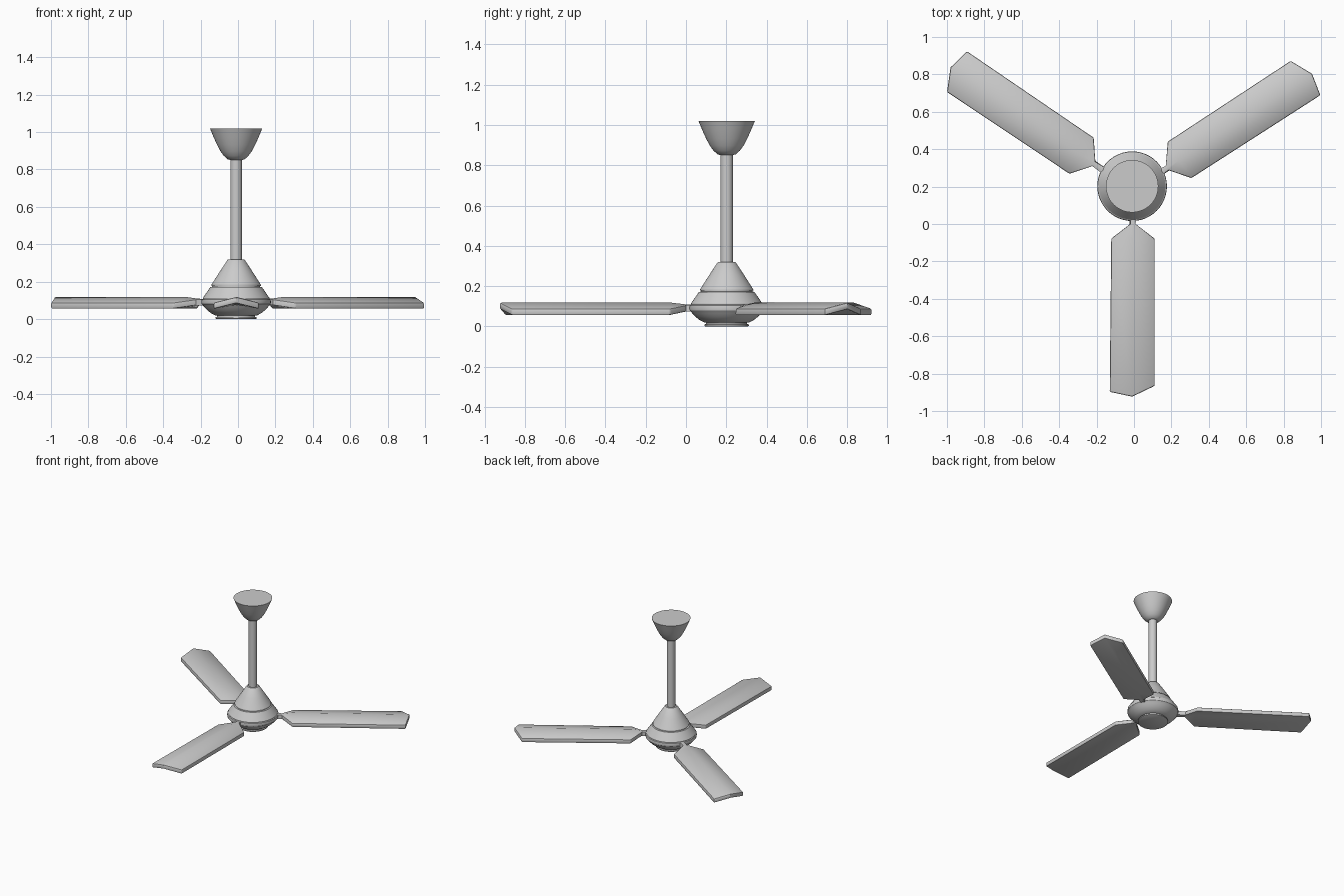
import bpy, bmesh, math
from mathutils import Matrix

if "Cube" in bpy.data.objects:
    bpy.data.objects.remove(bpy.data.objects["Cube"])

HUB = (-0.01, 0.202)


def finish(name, bm, angle=32):
    bmesh.ops.recalc_face_normals(bm, faces=bm.faces[:])
    mesh = bpy.data.meshes.new(name)
    bm.to_mesh(mesh)
    bm.free()
    ob = bpy.data.objects.new(name, mesh)
    bpy.context.collection.objects.link(ob)
    bpy.ops.object.select_all(action='DESELECT')
    ob.select_set(True)
    bpy.context.view_layer.objects.active = ob
    bpy.ops.object.shade_smooth_by_angle(angle=math.radians(angle))
    return ob


def lathe(name, profile, sides=48):
    """Revolve an (r, z) profile around the fan axis and cap both ends."""
    bm = bmesh.new()
    rings = []
    for r, z in profile:
        rings.append([bm.verts.new((HUB[0] + r * math.cos(math.tau * i / sides),
                                    HUB[1] + r * math.sin(math.tau * i / sides), z))
                      for i in range(sides)])
    for a, b in zip(rings, rings[1:]):
        for i in range(sides):
            j = (i + 1) % sides
            bm.faces.new((a[i], a[j], b[j], b[i]))
    bm.faces.new(rings[0])
    bm.faces.new(rings[-1])
    return finish(name, bm)


def blade(name, angle, du, dv):
    """Ridged blade with a pointed root, narrow stem and skewed pointed tip."""
    # u on right edge, centre, left edge; half width; z top edge, top centre; thickness
    stations = [((0.13, 0.13, 0.13), 0.018, 0.105, 0.108, 0.032),
                ((0.21, 0.205, 0.21), 0.018, 0.105, 0.109, 0.032),
                ((0.285, 0.28, 0.285), 0.116, 0.088, 0.118, 0.033),
                ((1.105, 1.13, 1.072), 0.120, 0.088, 0.118, 0.033)]
    bm = bmesh.new()
    loops = []
    for us, h, ze, zc, t in stations:
        top = [(us[0], -h, ze), (us[1], 0, zc), (us[2], h, ze)]
        bottom = [(u, v, z - t) for u, v, z in reversed(top)]
        loops.append([bm.verts.new((u + du, v + dv, z)) for u, v, z in top + bottom])
    for a, b in zip(loops, loops[1:]):
        for i in range(6):
            j = (i + 1) % 6
            bm.faces.new((a[i], a[j], b[j], b[i]))
    for l in (loops[0], loops[-1]):
        bm.faces.new((l[0], l[1], l[4], l[5]))
        bm.faces.new((l[1], l[2], l[3], l[4]))
    bmesh.ops.recalc_face_normals(bm, faces=bm.faces[:])
    # soften the rim only, leaving the centre ridge
    rim = [e for e in bm.edges if e.calc_face_angle(0) > math.radians(50)
           and min(v.co.x for v in e.verts) > 0.2]
    bmesh.ops.bevel(bm, geom=rim, offset=0.008, segments=2, profile=0.5,
                    affect='EDGES', clamp_overlap=True)
    bm.transform(Matrix.Translation((HUB[0], HUB[1], 0))
                 @ Matrix.Rotation(math.radians(angle), 4, 'Z'))
    return finish(name, bm)


# Ceiling canopy: flared cup
lathe("ceiling_canopy", [(0.03, 0.85), (0.046, 0.855), (0.066, 0.873), (0.084, 0.898),
                         (0.102, 0.932), (0.120, 0.972), (0.14, 1.02)])

# Down rod
lathe("down_rod", [(0.031, 0.30), (0.031, 0.86)], 32)

# Upper cone cover
lathe("upper_cone", [(0.132, 0.178), (0.132, 0.184), (0.088, 0.253), (0.046, 0.317),
                     (0.042, 0.32)])

# Motor housing: shoulder, rim and bowl, with a groove under the cone
lathe("motor_housing", [(0.10, 0.018), (0.112, 0.020), (0.135, 0.032), (0.155, 0.048),
                        (0.170, 0.064), (0.178, 0.074), (0.184, 0.080), (0.186, 0.092),
                        (0.184, 0.104), (0.178, 0.108), (0.178, 0.113), (0.158, 0.142),
                        (0.138, 0.171), (0.128, 0.173), (0.128, 0.180)])

# Bottom cap: stepped disc
lathe("bottom_cap", [(0.105, 0.0), (0.110, 0.003), (0.110, 0.010), (0.102, 0.012),
                     (0.102, 0.022)])

# Three blades, slightly unevenly seated
blade("blade_front", 269.7, -0.005, 0.006)
blade("blade_right", 33, 0.004, -0.02)
blade("blade_left", 146, 0.03, 0.016)
